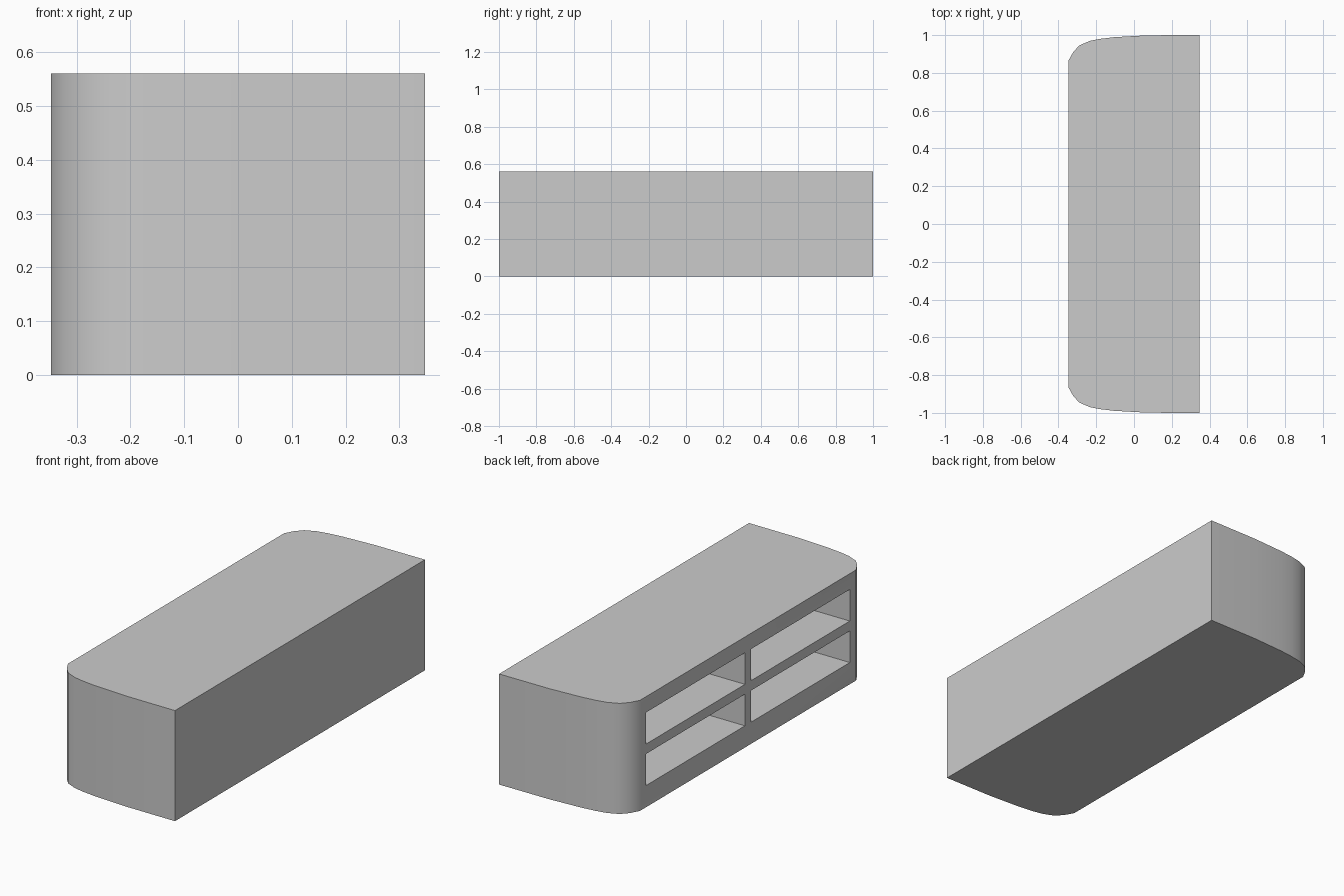
import bpy, bmesh, math

cube = bpy.data.objects.get("Cube")
if cube:
    bpy.data.objects.remove(cube, do_unlink=True)

HEIGHT = 0.56
grey = bpy.data.materials.new("plain grey")
grey.use_nodes = True
grey.diffuse_color = (0.6, 0.6, 0.6, 1)
grey.node_tree.nodes["Principled BSDF"].inputs["Base Color"].default_value = (0.6, 0.6, 0.6, 1)


def prism(name, outline, z0, z1):
    """Closed solid made by extruding an outline upwards."""
    bm = bmesh.new()
    base = bm.faces.new([bm.verts.new((x, y, z0)) for x, y in outline])
    out = bmesh.ops.extrude_face_region(bm, geom=[base])
    top = [v for v in out["geom"] if isinstance(v, bmesh.types.BMVert)]
    bmesh.ops.translate(bm, verts=top, vec=(0, 0, z1 - z0))
    bmesh.ops.recalc_face_normals(bm, faces=bm.faces)
    mesh = bpy.data.meshes.new(name)
    bm.to_mesh(mesh)
    bm.free()
    mesh.materials.append(grey)
    obj = bpy.data.objects.new(name, mesh)
    bpy.context.collection.objects.link(obj)
    return obj


# Cabinet body: flat on one long side, rounded corners on the open side
end = [(0.347, 1.0), (0.07, 0.999), (-0.105, 0.989), (-0.18, 0.98), (-0.235, 0.969),
       (-0.29, 0.945), (-0.322, 0.91), (-0.347, 0.865)]
outline = end + [(x, -y) for x, y in reversed(end)]
body = prism("cabinet_body", outline, 0, HEIGHT)
bpy.context.view_layer.objects.active = body
body.select_set(True)

# Four shelf compartments cut into the open side
for z0, z1 in ((0.11, 0.27), (0.32, 0.48)):
    for side in (-1, 1):
        y0, y1 = sorted((side * 0.024, side * 0.815))
        cutter = prism("compartment_cutter",
                       [(-0.45, y0), (0.3, y0), (0.3, y1), (-0.45, y1)], z0, z1)
        cutter.hide_render = True
        cut = body.modifiers.new("compartment", "BOOLEAN")
        cut.operation = "DIFFERENCE"
        cut.solver = "EXACT"
        cut.object = cutter
        bpy.ops.object.modifier_apply(modifier=cut.name)
        bpy.data.objects.remove(cutter, do_unlink=True)

# Smooth rounded corners, crisp edges elsewhere
bpy.ops.object.shade_smooth_by_angle(angle=math.radians(40))
